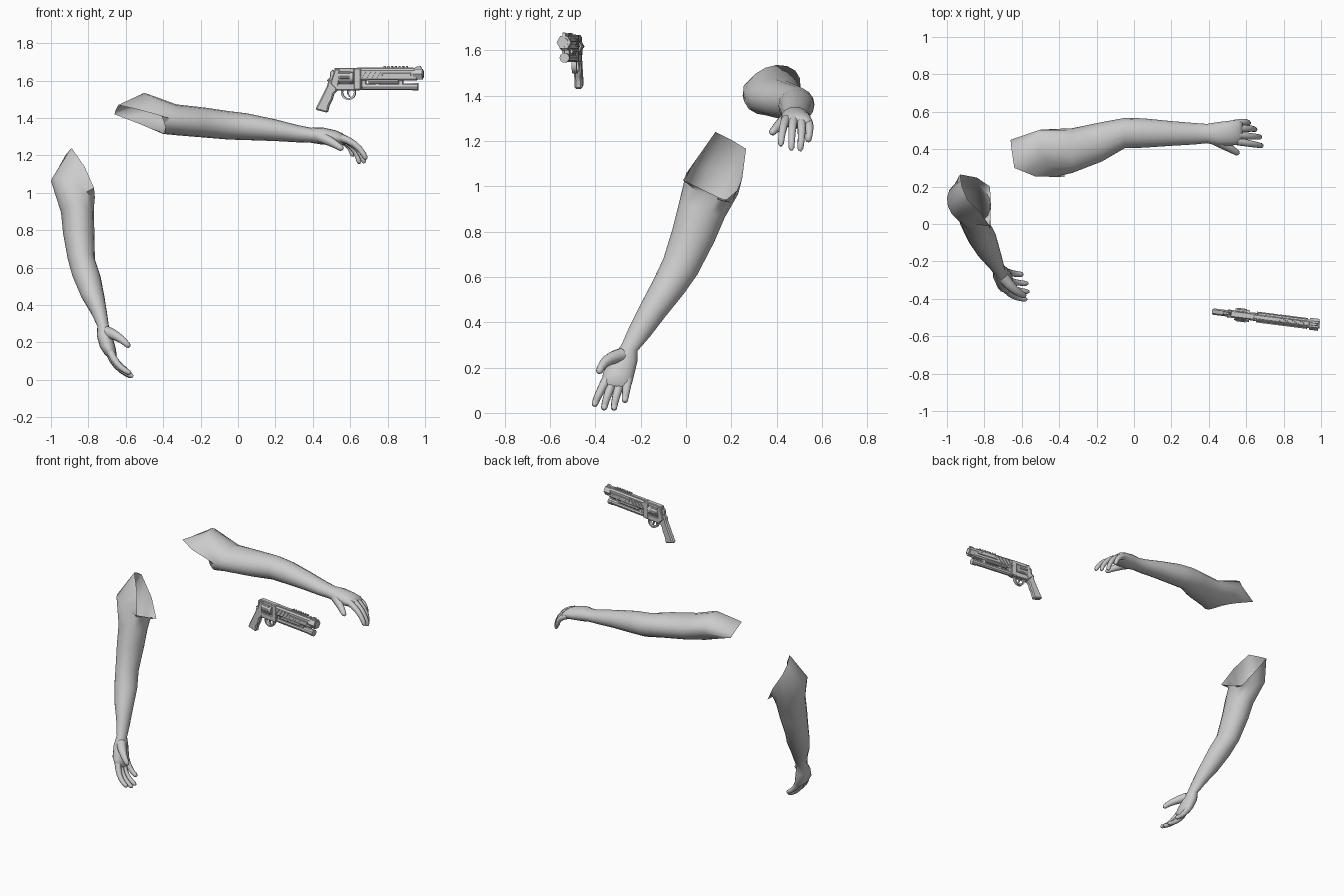
import bpy, bmesh, math
from mathutils import Vector, Matrix

cube = bpy.data.objects.get("Cube")
if cube:
    bpy.data.objects.remove(cube)


def material(name, colour):
    m = bpy.data.materials.new(name)
    m.use_nodes = True
    m.diffuse_color = colour
    m.node_tree.nodes["Principled BSDF"].inputs["Base Color"].default_value = colour
    return m


GREY = material("plain grey", (0.6, 0.6, 0.6, 1))
SIDES = 16


def finish(name, bm, smooth=None, matrix=None):
    bmesh.ops.recalc_face_normals(bm, faces=bm.faces)
    mesh = bpy.data.meshes.new(name)
    bm.to_mesh(mesh)
    bm.free()
    mesh.materials.append(GREY)
    ob = bpy.data.objects.new(name, mesh)
    bpy.context.collection.objects.link(ob)
    if matrix:
        ob.matrix_world = matrix
    if smooth:
        bpy.ops.object.select_all(action="DESELECT")
        ob.select_set(True)
        bpy.context.view_layer.objects.active = ob
        bpy.ops.object.shade_smooth_by_angle(angle=math.radians(smooth))
    return ob


def loft(name, rings, cap_start=False, smooth=60):
    bm = bmesh.new()
    loops = [[bm.verts.new(p) for p in ring] for ring in rings]
    n = len(loops[0])
    for a, b in zip(loops, loops[1:]):
        for i in range(n):
            j = (i + 1) % n
            bm.faces.new((a[i], a[j], b[j], b[i]))
    if cap_start:
        bm.faces.new(loops[0])
    bm.faces.new(loops[-1])
    return finish(name, bm, smooth)


def oval(c, u, v, n=SIDES):
    c, u, v = Vector(c), Vector(u), Vector(v)
    return [c + u * math.cos(t) + v * math.sin(t)
            for t in (math.tau * i / n for i in range(n))]


def rim(corners):
    # Open shoulder edge: eight points, doubled to the ring count
    pts = [Vector(p) for p in corners]
    ring = []
    for i, p in enumerate(pts):
        ring += [p, (p + pts[(i + 1) % len(pts)]) / 2]
    return ring


def digit(name, points, r0, r1):
    # Curved, tapered finger with a rounded tip
    a, b, c = map(Vector, points)
    ctrl = b * 2 - (a + c) / 2
    rings = []
    for t in (0, .2, .4, .6, .8, .93, 1):
        p = a * (1 - t) ** 2 + ctrl * 2 * t * (1 - t) + c * t * t
        d = ((ctrl - a) * (1 - t) + (c - ctrl) * t).normalized()
        r = (r0 + (r1 - r0) * t) * (.45 if t == 1 else 1)
        side = d.orthogonal().normalized() if not rings else (side - d * side.dot(d)).normalized()
        rings.append(oval(p, side * r, d.cross(side) * r, 10))
    loft(name, rings, True)


# Lowered arm: front edge (y, z), back edge (y, z), x range
rings = [rim([(-.84, .248, 1.035), (-.77, .2, .925), (-.765, .095, .975), (-.77, -.013, 1.027),
              (-.82, .06, 1.14), (-.89, .13, 1.24), (-.92, .2, 1.205), (-.93, .265, 1.165)]),
         oval((-.884, .115, 1.01), (.01, .115, -.045), (.116, -.025, -.053))]
for y0, z0, y1, z1, x0, x1 in [
        (-.03, .93, .17, .86, -.946, -.77), (-.06, .81, .125, .755, -.935, -.768),
        (-.1, .68, .05, .61, -.91, -.765), (-.145, .585, -.01, .525, -.885, -.735),
        (-.2, .48, -.095, .42, -.84, -.715), (-.25, .38, -.16, .335, -.785, -.7),
        (-.285, .3, -.213, .275, -.752, -.69), (-.325, .245, -.215, .225, -.755, -.672),
        (-.365, .18, -.228, .17, -.738, -.655), (-.372, .14, -.238, .13, -.712, -.648),
        (-.36, .12, -.25, .115, -.69, -.655)]:
    rings.append(oval(((x0 + x1) / 2, (y0 + y1) / 2, (z0 + z1) / 2),
                      (0, (y1 - y0) / 2, (z1 - z0) / 2), ((x1 - x0) / 2, 0, 0)))
loft("lowered_arm", rings)

# Raised arm: x, y range, z range
rings = [rim([(-.66, .45, 1.42), (-.655, .4, 1.44), (-.64, .3, 1.47), (-.53, .255, 1.445),
              (-.37, .25, 1.4), (-.385, .32, 1.355), (-.4, .4, 1.315), (-.53, .43, 1.37)]),
         oval((-.45, .38, 1.425), (-.04, .125, .01), (-.05, .02, .11))]
for x, y0, y1, z0, z1 in [
        (-.33, .273, .512, 1.308, 1.473), (-.17, .335, .545, 1.295, 1.455),
        (-.05, .405, .567, 1.285, 1.437), (.05, .408, .565, 1.282, 1.425),
        (.2, .418, .55, 1.277, 1.393), (.32, .425, .54, 1.27, 1.362),
        (.39, .432, .535, 1.268, 1.348), (.45, .418, .545, 1.258, 1.35),
        (.52, .42, .553, 1.255, 1.335), (.56, .425, .557, 1.258, 1.318),
        (.58, .435, .545, 1.265, 1.3)]:
    rings.append(oval((x, (y0 + y1) / 2, (z0 + z1) / 2),
                      (0, (y1 - y0) / 2, 0), (0, 0, (z1 - z0) / 2)))
loft("raised_arm", rings)

# Fingers and thumbs: base, middle, tip
names = ("index", "middle", "ring", "little")
lowered = [[(-.68, -.352, .145), (-.635, -.388, .075), (-.572, -.403, .035)],
           [(-.685, -.323, .14), (-.635, -.35, .065), (-.56, -.362, .018)],
           [(-.685, -.288, .14), (-.64, -.31, .065), (-.565, -.318, .017)],
           [(-.685, -.256, .15), (-.645, -.265, .09), (-.592, -.27, .052)]]
raised = [[(.55, .442, 1.295), (.635, .427, 1.25), (.685, .418, 1.178)],
          [(.555, .475, 1.295), (.635, .468, 1.24), (.675, .465, 1.158)],
          [(.55, .507, 1.292), (.62, .51, 1.235), (.648, .503, 1.155)],
          [(.54, .537, 1.285), (.593, .545, 1.25), (.613, .537, 1.195)]]
for arm, hand in (("lowered", lowered), ("raised", raised)):
    for name, pts in zip(names, hand):
        digit(f"{arm}_{name}_finger", pts, .021, .013)
digit("lowered_thumb", [(-.7, -.285, .255), (-.635, -.355, .225), (-.58, -.383, .175)], .032, .014)
digit("raised_thumb", [(.44, .45, 1.3), (.505, .41, 1.268), (.56, .375, 1.232)], .032, .014)

# Revolver: parts in a local side plane (x, z), turned slightly about z
GUN = Matrix.Translation((.7, -.503, 0)) @ Matrix.Rotation(math.radians(-7.2), 4, "Z") \
    @ Matrix.Translation((-.7, 0, 0))


def plate(name, outline, width, bevel=.004, y=0):
    bm = bmesh.new()
    face = bm.faces.new([bm.verts.new((x, y - width / 2, z)) for x, z in outline])
    ext = bmesh.ops.extrude_face_region(bm, geom=[face])["geom"]
    bmesh.ops.translate(bm, vec=(0, width, 0),
                        verts=[g for g in ext if isinstance(g, bmesh.types.BMVert)])
    if bevel:
        bmesh.ops.bevel(bm, geom=bm.edges[:], offset=bevel, segments=1, affect="EDGES")
    return finish(name, bm, None, GUN)


def block(name, x0, x1, z0, z1, width, bevel=.004, y=0):
    return plate(name, [(x0, z0), (x1, z0), (x1, z1), (x0, z1)], width, bevel, y)


def rod(name, x0, x1, z, r, sides=12, y=0):
    bm = bmesh.new()
    bmesh.ops.create_cone(bm, cap_ends=True, segments=sides, radius1=r, radius2=r, depth=x1 - x0,
                          matrix=Matrix.Translation(((x0 + x1) / 2, y, z)) @ Matrix.Rotation(math.pi / 2, 4, "Y"))
    return finish(name, bm, 35, GUN)


plate("grip", [(.412, 1.445), (.478, 1.428), (.488, 1.47), (.505, 1.5), (.512, 1.53), (.535, 1.55),
               (.53, 1.6), (.485, 1.61), (.475, 1.57), (.445, 1.51)], .034, .007)
plate("hammer", [(.472, 1.6), (.51, 1.585), (.525, 1.63), (.505, 1.66), (.49, 1.645), (.492, 1.618)], .016, .002)
plate("frame_back", [(.495, 1.585), (.535, 1.545), (.545, 1.66), (.52, 1.662)], .042)
block("frame_bottom", .52, .65, 1.548, 1.585, .04)
block("frame_top", .515, .65, 1.643, 1.668, .034)
block("frame_front", .62, .66, 1.55, 1.665, .044)
rod("cylinder", .538, .617, 1.617, .031)
for i in range(6):
    a = math.tau * i / 6
    rod("cylinder_rib", .545, .6, 1.617 + .027 * math.sin(a), .009, 8, .027 * math.cos(a))

# Barrel shroud, sight rail and muzzle
plate("barrel_shroud", [(.65, 1.6), (.965, 1.6), (.965, 1.65), (.95, 1.664), (.65, 1.664)], .046, .009)
block("top_rail", .64, .94, 1.655, 1.67, .022, .002)
for i in range(7):
    block("rail_tooth", .78 + i * .02, .79 + i * .02, 1.665, 1.677, .024, .001)
rod("muzzle", .94, .99, 1.635, .032, 6)
rod("muzzle_ring", .985, .995, 1.635, .02, 12)
plate("front_sight", [(.935, 1.66), (.985, 1.66), (.98, 1.678), (.955, 1.674)], .014, .001)
for side in (-1, 1):
    for i in range(4):
        x = .655 + i * .027
        plate("slanted_rib", [(x, 1.615), (x + .01, 1.615), (x + .035, 1.65), (x + .025, 1.65)],
              .008, 0, side * .025)
    block("side_bar", .775, .93, 1.625, 1.64, .008, .001, side * .025)
    rod("side_rod", .7, .86, 1.595, .01, 8, side * .015)

# Lower tube and its mounts
rod("lower_tube", .665, .955, 1.567, .019, 10)
rod("lower_tube_cap", .935, .965, 1.567, .022, 10)
for x in (.66, .735, .86):
    block("tube_mount", x, x + .025, 1.565, 1.61, .026, .003)

# Trigger and its round guard
bm = bmesh.new()
loops = [[bm.verts.new((.59 + r * math.cos(t), y, 1.537 + r * math.sin(t)))
          for r, y in ((.04, -.011), (.04, .011), (.03, .011), (.03, -.011))]
         for t in (math.tau * i / 20 for i in range(20))]
for i, a in enumerate(loops):
    b = loops[(i + 1) % 20]
    for k in range(4):
        bm.faces.new((a[k], a[k - 1], b[k - 1], b[k]))
finish("trigger_guard", bm, 40, GUN)
plate("trigger", [(.583, 1.555), (.597, 1.555), (.592, 1.53), (.6, 1.514), (.594, 1.512), (.583, 1.53)], .01, .001)
